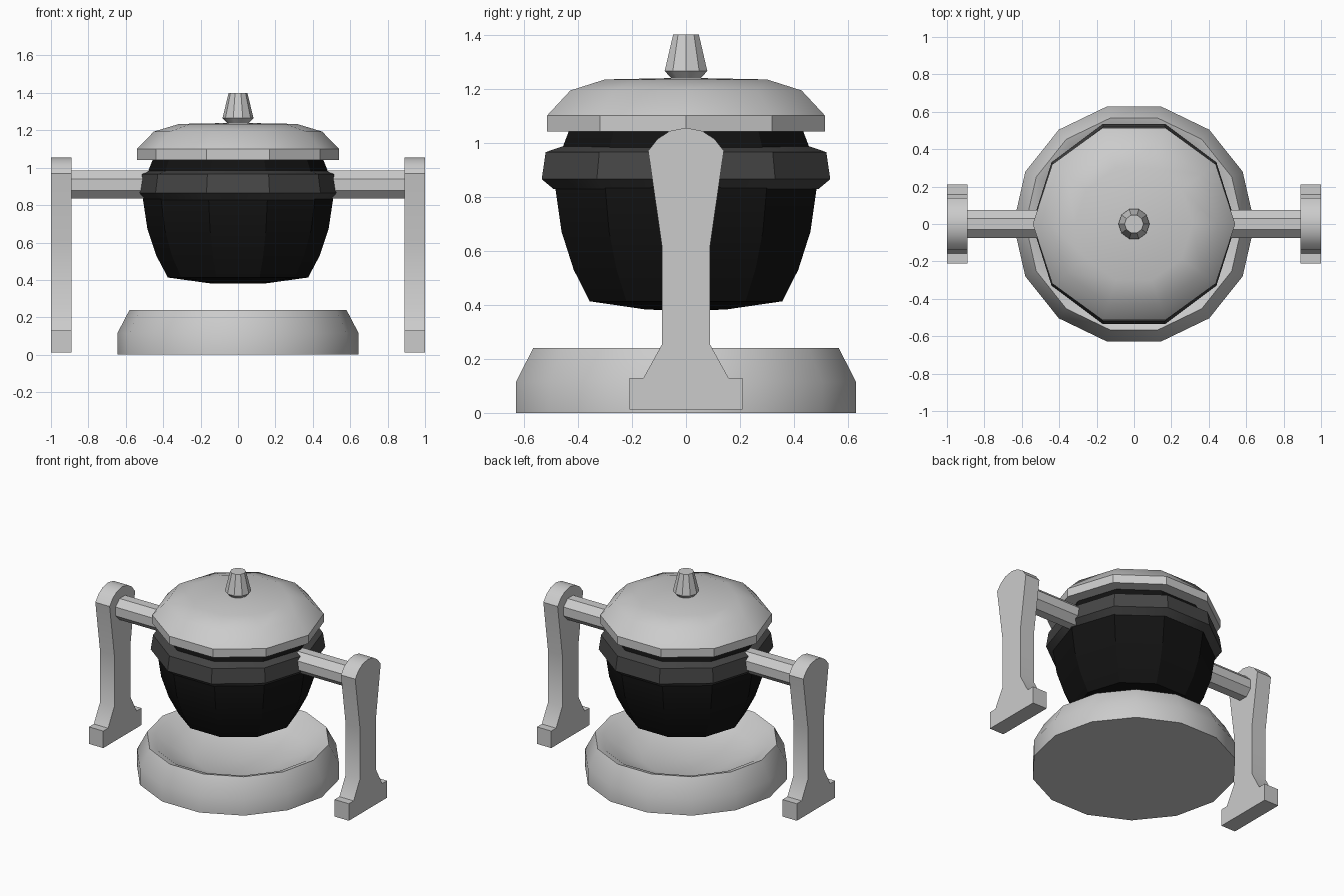
import bpy, bmesh
from math import cos, sin, tau, radians

if "Cube" in bpy.data.objects:
    bpy.data.objects.remove(bpy.data.objects["Cube"])


def finish(bm, name, mat=None, angle=32):
    bmesh.ops.recalc_face_normals(bm, faces=bm.faces)
    me = bpy.data.meshes.new(name)
    bm.to_mesh(me)
    bm.free()
    ob = bpy.data.objects.new(name, me)
    bpy.context.collection.objects.link(ob)
    if mat:
        me.materials.append(mat)
    bpy.ops.object.select_all(action='DESELECT')
    ob.select_set(True)
    bpy.context.view_layer.objects.active = ob
    bpy.ops.object.shade_smooth_by_angle(angle=radians(angle))
    return ob


def lathe(name, profile, sides, mat=None, loop=False, sy=1.0):
    """Spin (radius, z) points round z; radius 0 closes to a single point."""
    bm = bmesh.new()
    rings = []
    for r, z in profile:
        n = sides if r > 0 else 1
        rings.append([bm.verts.new((r * cos(tau * i / sides), sy * r * sin(tau * i / sides), z))
                      for i in range(n)])
    pairs = list(zip(rings, rings[1:]))
    if loop:
        pairs.append((rings[-1], rings[0]))
    for a, b in pairs:
        for i in range(sides):
            j = (i + 1) % sides
            quad = [a[i % len(a)], a[j % len(a)], b[j % len(b)], b[i % len(b)]]
            bm.faces.new(list(dict.fromkeys(quad)))
    return finish(bm, name, mat)


def prism_x(name, outline, x0, x1):
    """Extrude a (y, z) outline along x."""
    bm = bmesh.new()
    face = bm.faces.new([bm.verts.new((x0, y, z)) for y, z in outline])
    ext = bmesh.ops.extrude_face_region(bm, geom=[face])
    verts = [g for g in ext['geom'] if isinstance(g, bmesh.types.BMVert)]
    bmesh.ops.translate(bm, verts=verts, vec=(x1 - x0, 0, 0))
    return finish(bm, name)


def material(name, v):
    m = bpy.data.materials.new(name)
    m.diffuse_color = (v, v, v, 1)
    m.use_nodes = True
    m.node_tree.nodes["Principled BSDF"].inputs["Base Color"].default_value = m.diffuse_color
    return m


black = material("black_iron", 0.006)
dark = material("dark_band", 0.06)

# Dished base, 14 sides
lathe("base_dish", [(0, 0), (0.645, 0), (0.645, 0.115), (0.58, 0.24), (0.53, 0.225),
                    (0.43, 0.155), (0.28, 0.105), (0, 0.085)], 14)

# Pot body, 10 sides
lathe("pot", [(0, 0.38), (0.152, 0.382), (0.375, 0.413), (0.437, 0.53), (0.484, 0.67),
              (0.508, 0.83), (0.485, 0.97), (0.455, 1.045), (0, 1.045)], 10, black)

# Band round the pot
lathe("pot_band", [(0.50, 0.828), (0.545, 0.865), (0.53, 0.965), (0.47, 0.985)],
      10, dark, loop=True, sy=1.03)

# Lid and knob
lathe("lid", [(0, 1.042), (0.541, 1.042), (0.541, 1.1), (0.45, 1.193), (0.315, 1.234),
              (0, 1.24)], 10)
lathe("lid_knob", [(0, 1.235), (0.055, 1.237), (0.083, 1.265), (0.05, 1.4), (0, 1.4)], 10)

# Axles and posts on both sides
half = [(0.21, 0.012), (0.21, 0.13), (0.157, 0.13), (0.088, 0.255), (0.088, 0.61),
        (0.14, 0.97), (0.105, 1.014), (0.06, 1.043)]
post = half + [(0, 1.055)] + [(-y, z) for y, z in reversed(half)]
octagon = [(0.08 * cos(tau * (i + 0.5) / 8), 0.91 + 0.08 * sin(tau * (i + 0.5) / 8))
           for i in range(8)]
for side, s in (("left", -1), ("right", 1)):
    prism_x("post_" + side, post, s * 0.89, s * 1.0)
    prism_x("axle_" + side, octagon, s * 0.48, s * 0.9)
